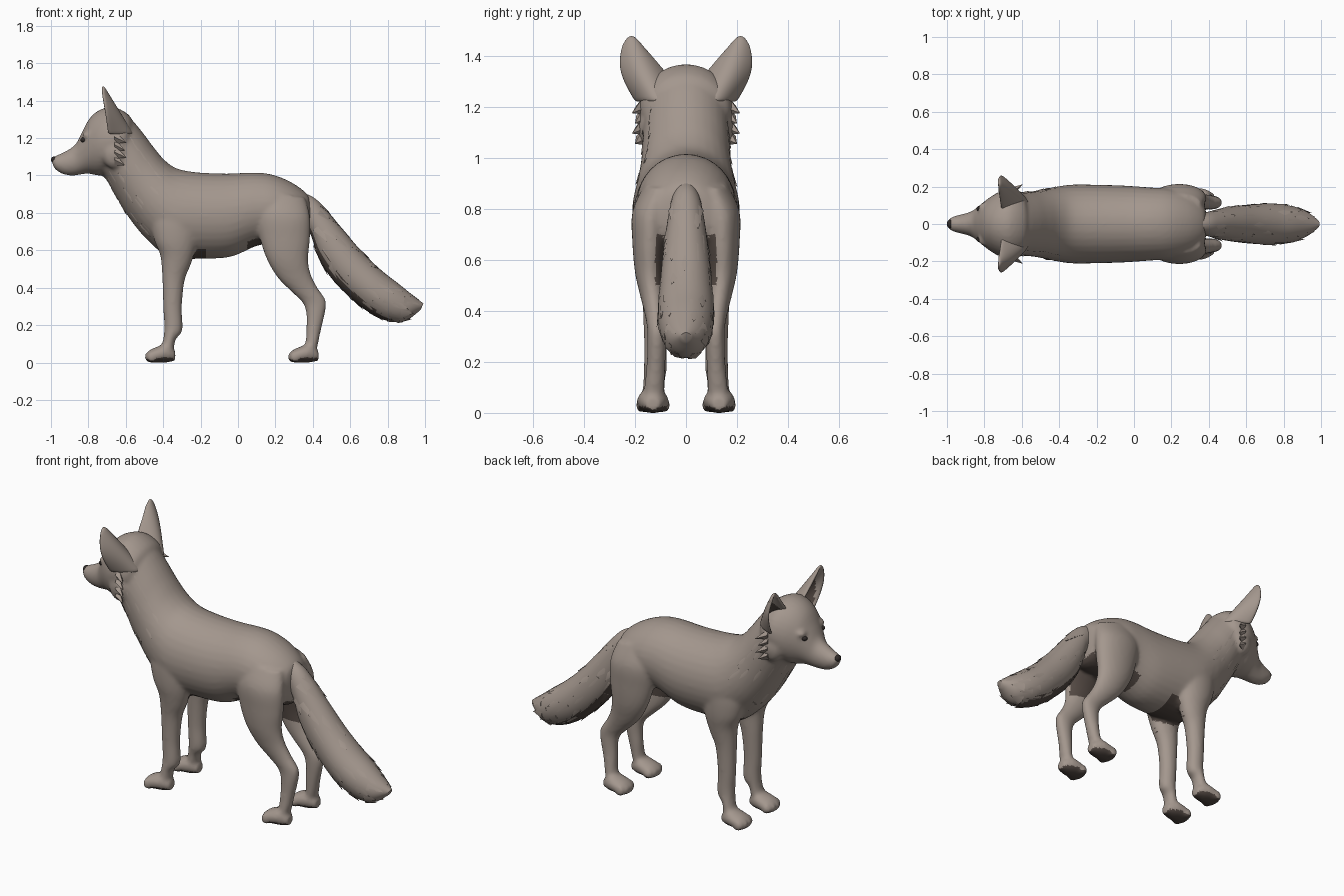
import bpy, bmesh, math, random
from mathutils import Vector, Matrix

random.seed(4)
if "Cube" in bpy.data.objects:
    bpy.data.objects.remove(bpy.data.objects["Cube"])


def material(name, *rgb):
    m = bpy.data.materials.new(name)
    m.diffuse_color = (*rgb, 1)
    m.use_nodes = True
    m.node_tree.nodes["Principled BSDF"].inputs["Base Color"].default_value = (*rgb, 1)
    return m


fur = material("warm_grey_fur", .37, .31, .27)
dark = material("dark_brown_underside", .085, .065, .055)
black = material("black_brown", .03, .024, .022)


def finish(name, bm, angle=50, mats=(fur, dark)):
    bmesh.ops.recalc_face_normals(bm, faces=bm.faces)
    mesh = bpy.data.meshes.new(name)
    bm.to_mesh(mesh)
    bm.free()
    for m in mats:
        mesh.materials.append(m)
    ob = bpy.data.objects.new(name, mesh)
    bpy.context.collection.objects.link(ob)
    bpy.ops.object.select_all(action='DESELECT')
    ob.select_set(True)
    bpy.context.view_layer.objects.active = ob
    bpy.ops.object.shade_smooth_by_angle(angle=math.radians(angle))
    return ob


def bake(ob):
    """Replace the mesh by its modified version, so faces can be painted."""
    mesh = bpy.data.meshes.new_from_object(
        ob.evaluated_get(bpy.context.evaluated_depsgraph_get()))
    ob.modifiers.clear()
    ob.data = mesh


def paint(ob, rule):
    for f in ob.data.polygons:
        f.material_index = int(rule(f.center, f.normal))


def ring_at(rings, u):
    """Smoothly interpolated ring: edge point, opposite edge point, y, half width."""
    i = min(int(u), len(rings) - 2)
    f = u - i
    a, b, c, d = (rings[max(0, min(len(rings) - 1, i + k))] for k in (-1, 0, 1, 2))
    return [q + f / 2 * (r - p + f * (2 * p - 5 * q + 4 * r - s + f * (3 * (q - r) + s - p)))
            for p, q, r, s in zip(a, b, c, d)]


def surface(rings, u, t):
    x1, z1, x2, z2, y, w = ring_at(rings, u)
    centre = Vector(((x1 + x2) / 2, y, (z1 + z2) / 2))
    half = Vector(((x1 - x2) / 2, 0, (z1 - z2) / 2))
    return centre + half * math.cos(t) + Vector((0, w * math.sin(t), 0)), centre


def loft(bm, rings, steps=5, sides=32):
    loops = []
    for k in range((len(rings) - 1) * steps + 1):
        loops.append([bm.verts.new(surface(rings, k / steps, math.tau * j / sides)[0])
                      for j in range(sides)])
    for a, b in zip(loops, loops[1:]):
        for j in range(sides):
            n = (j + 1) % sides
            bm.faces.new((a[j], a[n], b[n], b[j]))
    bm.faces.new(loops[0])
    bm.faces.new(loops[-1])


def blob(bm, pos, size):
    m = Matrix.Translation(pos) @ Matrix.Diagonal((*size, 1))
    bmesh.ops.create_uvsphere(bm, u_segments=16, v_segments=10, radius=1, matrix=m)


def centred(rows):
    return [(a, b, c, d, 0, w) for a, b, c, d, w in rows]


def place(rings, side, shift=0):
    return [(a + shift, b, c + shift, d, y * side, w) for a, b, c, d, y, w in rings]


def spike(bm, base, tip):
    base = [bm.verts.new(p) for p in base]
    tip = bm.verts.new(tip)
    for j in range(4):
        bm.faces.new((base[j], base[(j + 1) % 4], tip))
    bm.faces.new(base)


def tuft(bm, rings, u, t, length, width, lift):
    """Flat pointed lock of fur lying along the surface."""
    p, centre = surface(rings, u, t)
    flow = (surface(rings, u + 0.05, t)[0] - p).normalized()
    out = (p - centre).normalized()
    side = flow.cross(out).normalized()
    root = p - out * 0.01 - flow * length * 0.5
    spike(bm, [root + v for v in (side * width, out * .011, side * -width, out * -.02)],
          p + flow * length * 0.5 + out * lift)


# Profiles: upper edge x z, lower edge x z, half width
torso = centred([
    (.385, .86, .39, .76, .04), (.37, .90, .365, .66, .12), (.30, .955, .26, .64, .17),
    (.2, 1.0, .17, .635, .19), (.1, 1.015, .09, .62, .195), (-.05, 1.01, -.04, .565, .205),
    (-.2, 1.015, -.2, .555, .21), (-.32, 1.035, -.36, .56, .21), (-.39, 1.08, -.48, .65, .195),
    (-.45, 1.15, -.58, .77, .178), (-.51, 1.23, -.66, .9, .17), (-.57, 1.3, -.71, .985, .165),
    (-.63, 1.34, -.76, 1.02, .14)])
head = centred([
    (-.55, 1.25, -.6, 1.05, .1), (-.58, 1.32, -.62, 1.04, .165), (-.66, 1.365, -.68, 1.02, .185),
    (-.73, 1.355, -.74, 1.0, .165), (-.79, 1.31, -.8, 1.01, .125), (-.835, 1.23, -.84, 1.005, .09),
    (-.87, 1.165, -.88, 1.0, .065), (-.93, 1.125, -.93, 1.005, .05),
    (-.975, 1.105, -.975, 1.03, .037), (-.995, 1.09, -.99, 1.055, .02)])
tail = centred([
    (.31, .92, .34, .76, .05), (.40, .885, .39, .68, .065), (.47, .82, .43, .56, .08),
    (.57, .70, .50, .45, .095), (.67, .585, .59, .355, .105), (.77, .49, .69, .275, .11),
    (.86, .42, .79, .225, .1), (.94, .355, .89, .22, .07), (.992, .315, .975, .28, .02)])
# Limbs: front edge x z, back edge x z, y, half width
front_leg = [
    (-.45, .92, -.22, .92, .11, .07), (-.47, .78, -.2, .78, .125, .08),
    (-.45, .66, -.22, .64, .13, .075), (-.415, .57, -.25, .53, .125, .063),
    (-.405, .45, -.285, .44, .12, .052), (-.4, .3, -.3, .3, .12, .045),
    (-.395, .2, -.298, .17, .12, .045), (-.4, .12, -.335, .12, .125, .043),
    (-.42, .07, -.345, .03, .13, .045)]
hind_leg = [
    (.1, .92, .36, .88, .1, .06), (.09, .8, .385, .78, .135, .075),
    (.115, .67, .385, .66, .14, .07), (.155, .55, .375, .55, .14, .06),
    (.215, .45, .39, .47, .13, .05), (.29, .375, .425, .4, .12, .042),
    (.345, .32, .468, .335, .115, .037), (.365, .26, .468, .28, .115, .037),
    (.365, .18, .445, .18, .118, .037), (.36, .1, .428, .1, .125, .04),
    (.34, .06, .41, .03, .13, .045)]
paw = [
    (-.335, .06, -.335, .01, .13, .03), (-.38, .1, -.38, 0, .13, .055),
    (-.43, .085, -.43, 0, .13, .064), (-.47, .068, -.47, 0, .13, .06),
    (-.492, .045, -.492, .008, .13, .042)]

# Body: lofts blended into one skin
bm = bmesh.new()
loft(bm, torso)
loft(bm, head)
for side in (1, -1):
    loft(bm, place(front_leg, side))
    loft(bm, place(hind_leg, side))
    for shift in (0, .765):
        loft(bm, place(paw, side, shift))
        for k in range(4):
            y = side * (.13 + (k - 1.5) * .032)
            blob(bm, (-.478 + shift + .012 * abs(k - 1.5), y, .03), (.028, .019, .03))
    blob(bm, (-.66, .14 * side, 1.12), (.07, .05, .085))   # cheek
    blob(bm, (-.80, .085 * side, 1.215), (.035, .03, .02))  # brow
body = finish("body", bm)
skin = body.modifiers.new("skin", 'REMESH')
skin.mode = 'VOXEL'
skin.voxel_size = .011
skin.use_smooth_shade = True
soft = body.modifiers.new("soft", 'SMOOTH')
soft.factor = .5
soft.iterations = 5
bake(body)


def body_dark(c, n):
    sole = c.z < .03 and n.z < -.5
    chest = -.42 < c.x < -.17 and abs(c.y) < .13 and .5 < c.z < .64 and n.z < -.4
    groin = .05 < c.x < .38 and abs(c.y) < .12 and .5 < c.z < .7 and (n.z < -.4 or n.y * c.y < -.03)
    return sole or chest or groin


paint(body, body_dark)

# Tail with overlapping locks and a dark underside
bm = bmesh.new()
loft(bm, tail)
for row in range(11):
    for k in range(7):
        t = math.tau * (k + .5 * (row % 2) + random.uniform(-.25, .25)) / 7
        tuft(bm, tail, 2 + row * .5, t, random.uniform(.07, .1), .03, random.uniform(0, .01))
brush = finish("tail", bm, 60)
paint(brush, lambda c, n: c.x > .38 and n.x * -.7 + n.z * -.7 > .72)

# Neck ruff and cheek fur
bm = bmesh.new()
nape = torso[::-1]
for row in range(5):
    for k in range(8):
        t = math.pi * (.25 + 1.5 * (k + random.random()) / 8)
        tuft(bm, nape, 1.4 + row * .6, t, random.uniform(.06, .09), .024, random.uniform(0, .006))
finish("neck_ruff", bm, 60)

bm = bmesh.new()
for side in (1, -1):
    for k in range(4):
        root = Vector((-.66, side * .165, 1.085 + .04 * k))
        spike(bm, [root + Vector(v) for v in
                   ((0, .03, 0), (0, 0, .035), (0, -.03, 0), (0, 0, -.035))],
              (-.605 + .01 * (k % 2), side * (.2 + .012 * (k % 2)), 1.055 + .04 * k))
finish("cheek_tufts", bm, 60)

# Ears: deep pointed shells opening forward, dark inside
for side, name in ((1, "far_ear"), (-1, "near_ear")):
    bm = bmesh.new()
    grid = []
    for i in range(13):
        v = i / 12
        outer = .195 + .065 * math.sin(min(1, v * 1.4) * math.pi / 2) - .02 * v ** 6
        inner = .01 + .18 * v ** 1.3
        row = []
        for j in range(-6, 7):
            u = j / 6
            x = -.565 - .16 * v - .13 * (1 - v) * u * u
            y = (outer + inner) / 2 + u * (outer - inner) / 2
            z = 1.22 + .258 * v - .03 * u * u * v
            row.append(bm.verts.new((x, y * side, z)))
        grid.append(row)
    for a, b in zip(grid, grid[1:]):
        for j in range(12):
            bm.faces.new((a[j], a[j + 1], b[j + 1], b[j]))
    ear = finish(name, bm, 60)
    thick = ear.modifiers.new("thickness", 'SOLIDIFY')
    thick.thickness = .016
    thick.offset = 0
    ear.modifiers.new("round", 'SUBSURF').levels = 1
    bake(ear)
    paint(ear, lambda c, n: n.x < -.3 and c.x > -.685 and c.z < 1.4)

# Eyes and nose
for side, name in ((1, "far_eye"), (-1, "near_eye")):
    bm = bmesh.new()
    blob(bm, (-.822, .082 * side, 1.19), (.02, .016, .014))
    finish(name, bm, mats=(black,))
bm = bmesh.new()
blob(bm, (-.982, 0, 1.084), (.018, .024, .018))
finish("nose", bm, mats=(black,))
